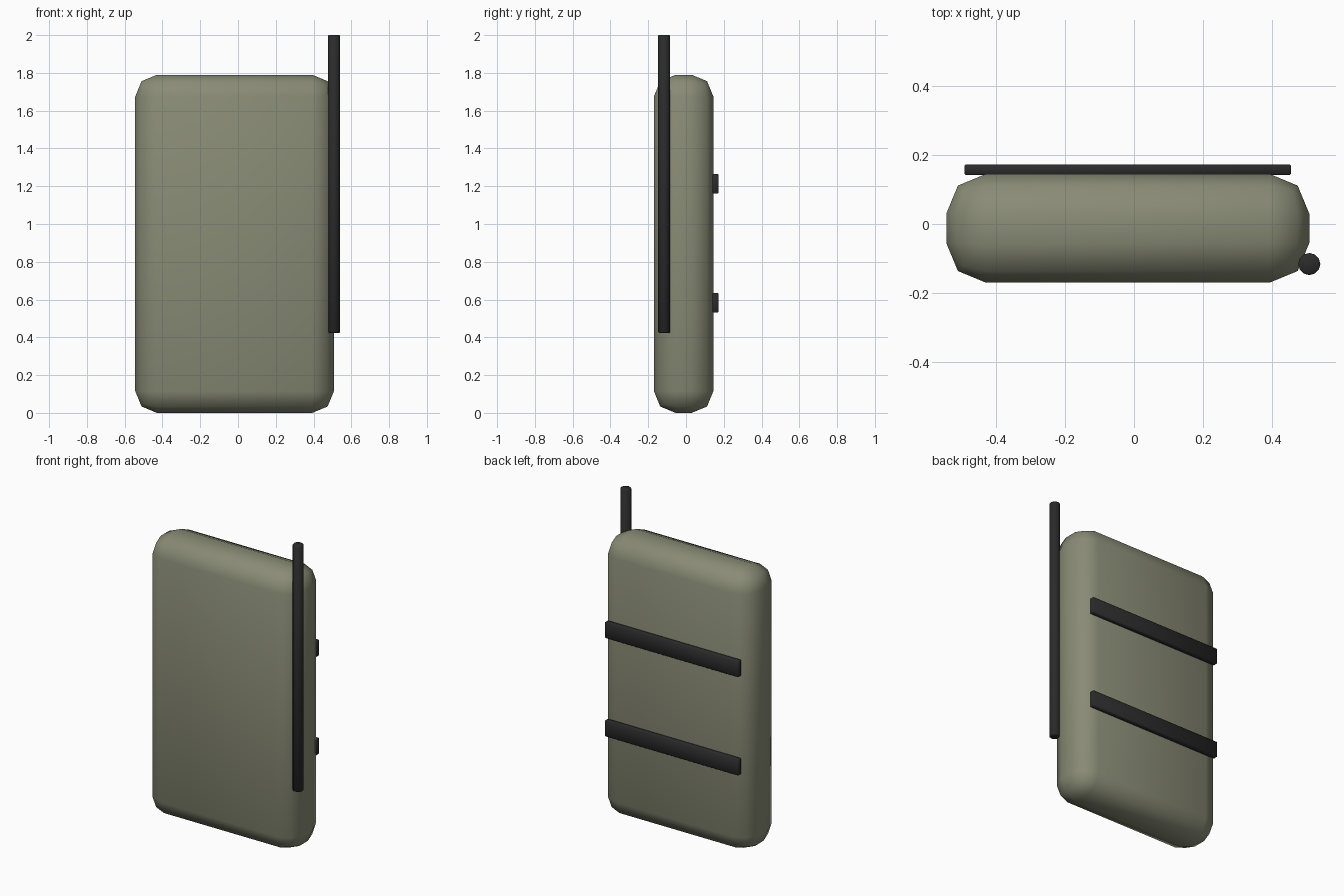
import bpy
import math

cube = bpy.data.objects.get("Cube")
if cube:
    bpy.data.objects.remove(cube, do_unlink=True)


def material(name, rgb):
    mat = bpy.data.materials.new(name)
    mat.use_nodes = True
    color = (*rgb, 1)
    mat.diffuse_color = color
    mat.node_tree.nodes["Principled BSDF"].inputs["Base Color"].default_value = color
    return mat


def finish(obj, name, mat, bevel, segments, angle):
    """Round the edges, colour and smooth one part."""
    obj.name = name
    obj.data.materials.append(mat)
    mod = obj.modifiers.new("Rounded edges", "BEVEL")
    mod.width = bevel
    mod.segments = segments
    mod.limit_method = "ANGLE"
    mod.angle_limit = math.radians(50)
    bpy.ops.object.modifier_apply(modifier=mod.name)
    bpy.ops.object.shade_smooth_by_angle(angle=math.radians(angle))


def box(name, center, size, mat, bevel, segments, angle):
    bpy.ops.mesh.primitive_cube_add(size=1, location=center)
    obj = bpy.context.object
    obj.scale = size
    bpy.ops.object.transform_apply(location=False, rotation=False, scale=True)
    finish(obj, name, mat, bevel, segments, angle)


olive = material("Olive grey", (0.25, 0.26, 0.18))
black = material("Soft black", (0.024, 0.024, 0.024))

# Rounded pack body
box("pack_body", (-0.018, -0.0125, 0.895), (1.052, 0.315, 1.79), olive, 0.115, 2, 60)

# Two straps across the back
for name, z in (("lower_strap", 0.583), ("upper_strap", 1.213)):
    box(name, (-0.018, 0.157, z), (0.947, 0.031, 0.104), black, 0.004, 1, 60)

# Antenna rod on the front left corner
bottom, top = 0.424, 2.0
bpy.ops.mesh.primitive_cylinder_add(
    vertices=12, radius=0.032, depth=top - bottom,
    location=(0.508, -0.116, (bottom + top) / 2))
finish(bpy.context.object, "antenna", black, 0.004, 1, 50)
